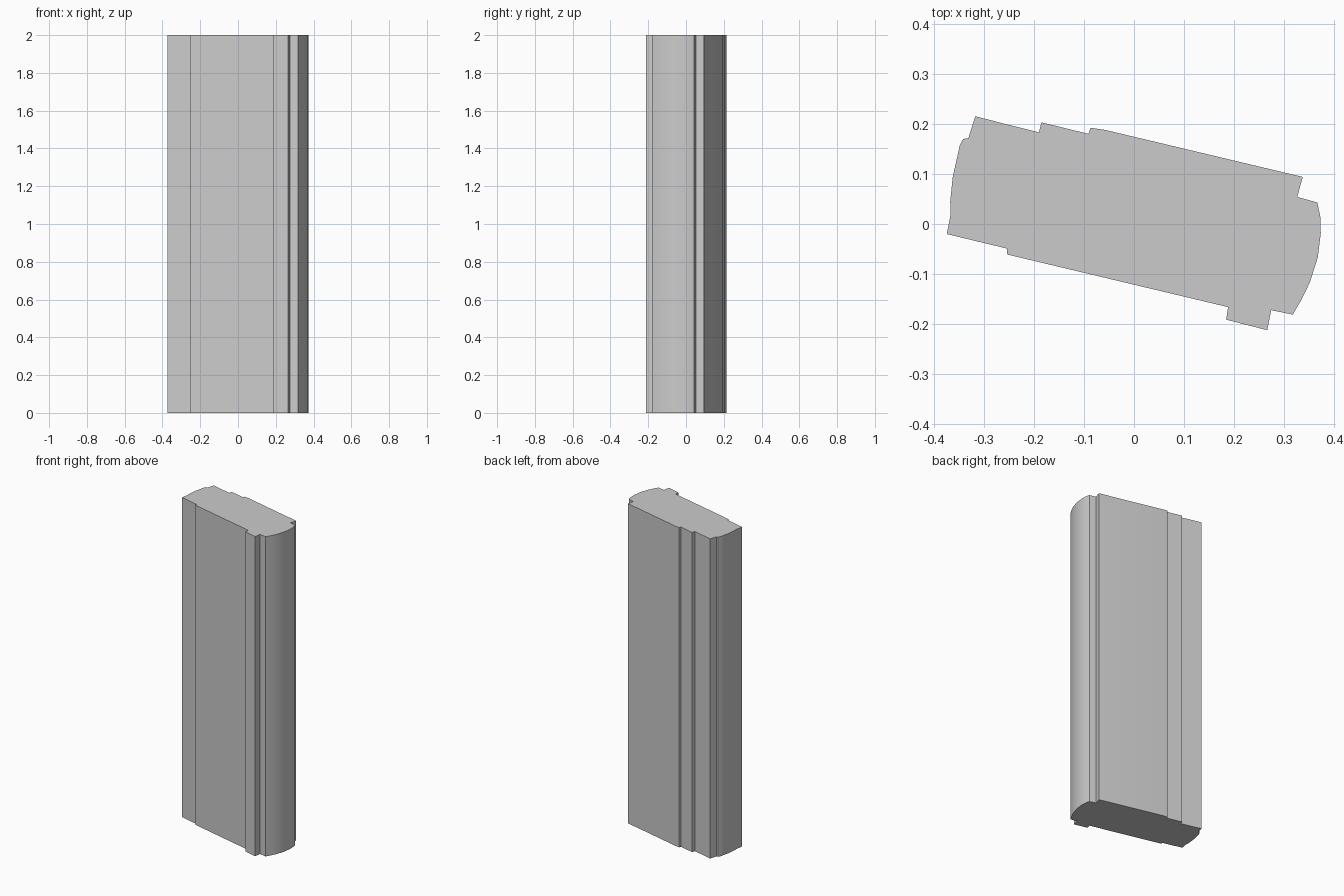
import bpy, bmesh, math
from mathutils import Vector

if "Cube" in bpy.data.objects:
    bpy.data.objects.remove(bpy.data.objects["Cube"])

HEIGHT = 2.0

# Plan outline of the stone-like pillar, clockwise from the back left corner
back_side = [(-0.317, 0.215), (-0.190, 0.183), (-0.185, 0.203), (-0.091, 0.180),
             (-0.087, 0.192), (-0.058, 0.188), (0.337, 0.094), (0.326, 0.054)]
right_round = [(0.366, 0.043), (0.372, 0.015), (0.373, -0.018), (0.367, -0.067),
               (0.351, -0.117), (0.334, -0.152), (0.317, -0.181)]
front_side = [(0.274, -0.172), (0.266, -0.212), (0.184, -0.191), (0.188, -0.166),
              (-0.253, -0.061), (-0.254, -0.049), (-0.374, -0.020)]
left_round = [(-0.366, 0.020), (-0.367, 0.045), (-0.362, 0.094), (-0.353, 0.134),
              (-0.348, 0.157), (-0.341, 0.170), (-0.331, 0.171)]
outline = back_side + right_round + front_side + left_round

# Extrude the outline straight up
bm = bmesh.new()
base = bm.faces.new([bm.verts.new((x, y, 0)) for x, y in outline])
top = bmesh.ops.extrude_face_region(bm, geom=[base], use_keep_orig=True)
bmesh.ops.translate(bm, vec=Vector((0, 0, HEIGHT)),
                    verts=[g for g in top["geom"] if isinstance(g, bmesh.types.BMVert)])
bmesh.ops.recalc_face_normals(bm, faces=bm.faces)
mesh = bpy.data.meshes.new("moulded_pillar")
bm.to_mesh(mesh)
bm.free()
pillar = bpy.data.objects.new("moulded_pillar", mesh)
bpy.context.collection.objects.link(pillar)

# Soft rounded ends, crisp steps
bpy.context.view_layer.objects.active = pillar
pillar.select_set(True)
bpy.ops.object.shade_smooth_by_angle(angle=math.radians(25))
